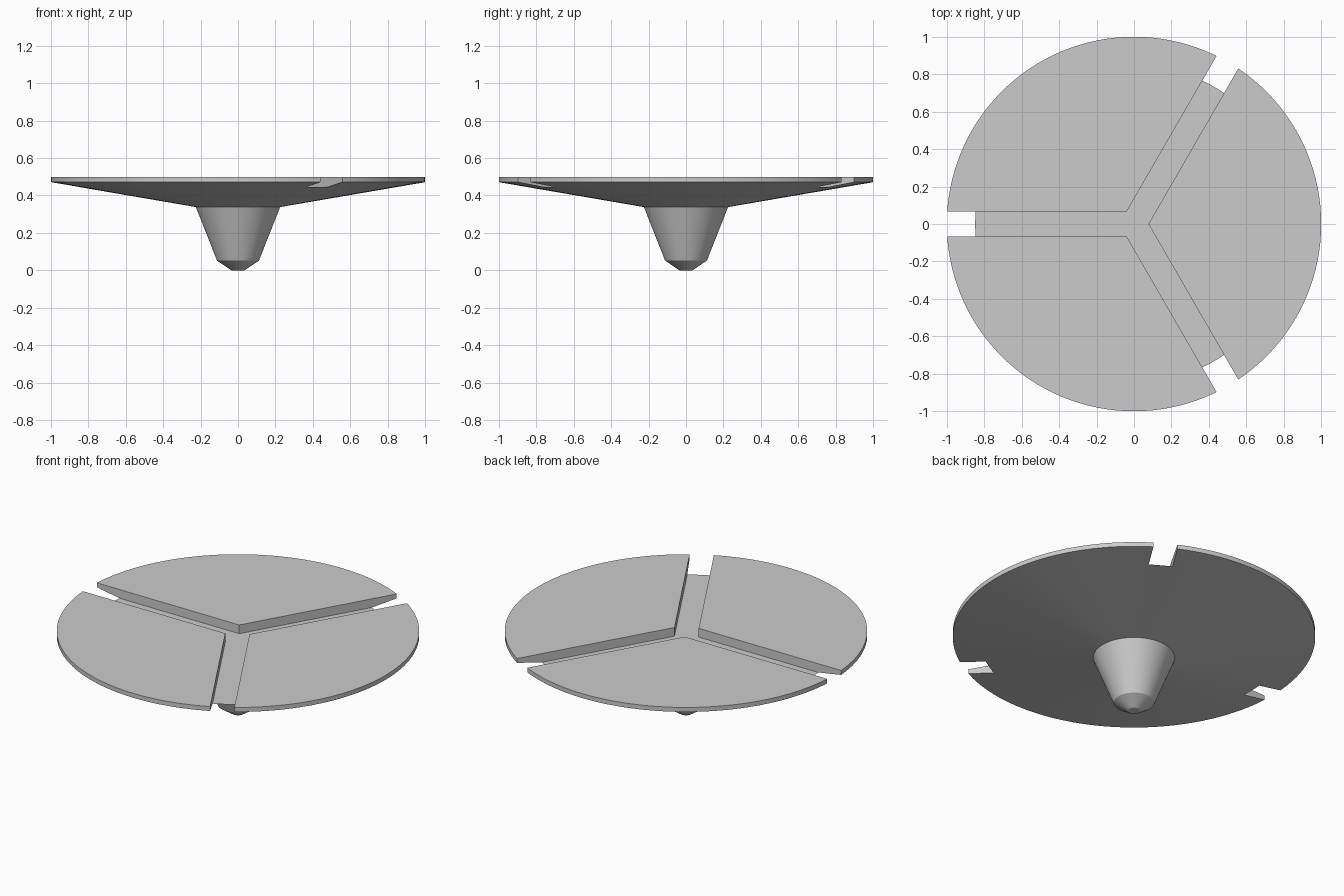
import bpy, bmesh, math

if "Cube" in bpy.data.objects:
    bpy.data.objects.remove(bpy.data.objects["Cube"])

SEG = 128
HALF = 0.067      # half width of the grooves
FLOOR = 0.445     # height of the groove floor


def new_object(name, bm):
    bmesh.ops.recalc_face_normals(bm, faces=bm.faces)
    mesh = bpy.data.meshes.new(name)
    bm.to_mesh(mesh)
    bm.free()
    obj = bpy.data.objects.new(name, mesh)
    bpy.context.collection.objects.link(obj)
    return obj


# Turned body: pointed stem flaring into a wide shallow disc
profile = [(0.035, 0.0), (0.112, 0.052), (0.225, 0.338), (1.0, 0.471), (1.0, 0.498)]
bm = bmesh.new()
rings = [[bm.verts.new((r * math.cos(2 * math.pi * i / SEG),
                        r * math.sin(2 * math.pi * i / SEG), z)) for i in range(SEG)]
         for r, z in profile]
for lo, hi in zip(rings, rings[1:]):
    for i in range(SEG):
        j = (i + 1) % SEG
        bm.faces.new((lo[i], lo[j], hi[j], hi[i]))
bm.faces.new(rings[0])
bm.faces.new(rings[-1])
disc = new_object("grooved_disc", bm)

# Three-armed cutter for the grooves, arms 120 degrees apart
bm = bmesh.new()
points = []
for k in range(3):
    a = math.radians(60 + 120 * k)
    c, s = math.cos(a), math.sin(a)
    for side in (-HALF, HALF):
        points.append((1.2 * c - side * s, 1.2 * s + side * c, FLOOR))
    b = a + math.radians(60)
    d = HALF / math.sin(math.radians(60))
    points.append((d * math.cos(b), d * math.sin(b), FLOOR))
base = bm.faces.new([bm.verts.new(p) for p in points])
top = bmesh.ops.extrude_face_region(bm, geom=[base])["geom"]
bmesh.ops.translate(bm, vec=(0, 0, 0.2),
                    verts=[v for v in top if isinstance(v, bmesh.types.BMVert)])
cutter = new_object("groove_cutter", bm)

# Cut the grooves, then drop the cutter
mod = disc.modifiers.new("grooves", 'BOOLEAN')
mod.operation = 'DIFFERENCE'
mod.solver = 'EXACT'
mod.object = cutter
bpy.context.view_layer.objects.active = disc
disc.select_set(True)
bpy.ops.object.modifier_apply(modifier=mod.name)
bpy.data.objects.remove(cutter)

bpy.ops.object.shade_smooth_by_angle(angle=math.radians(20))
